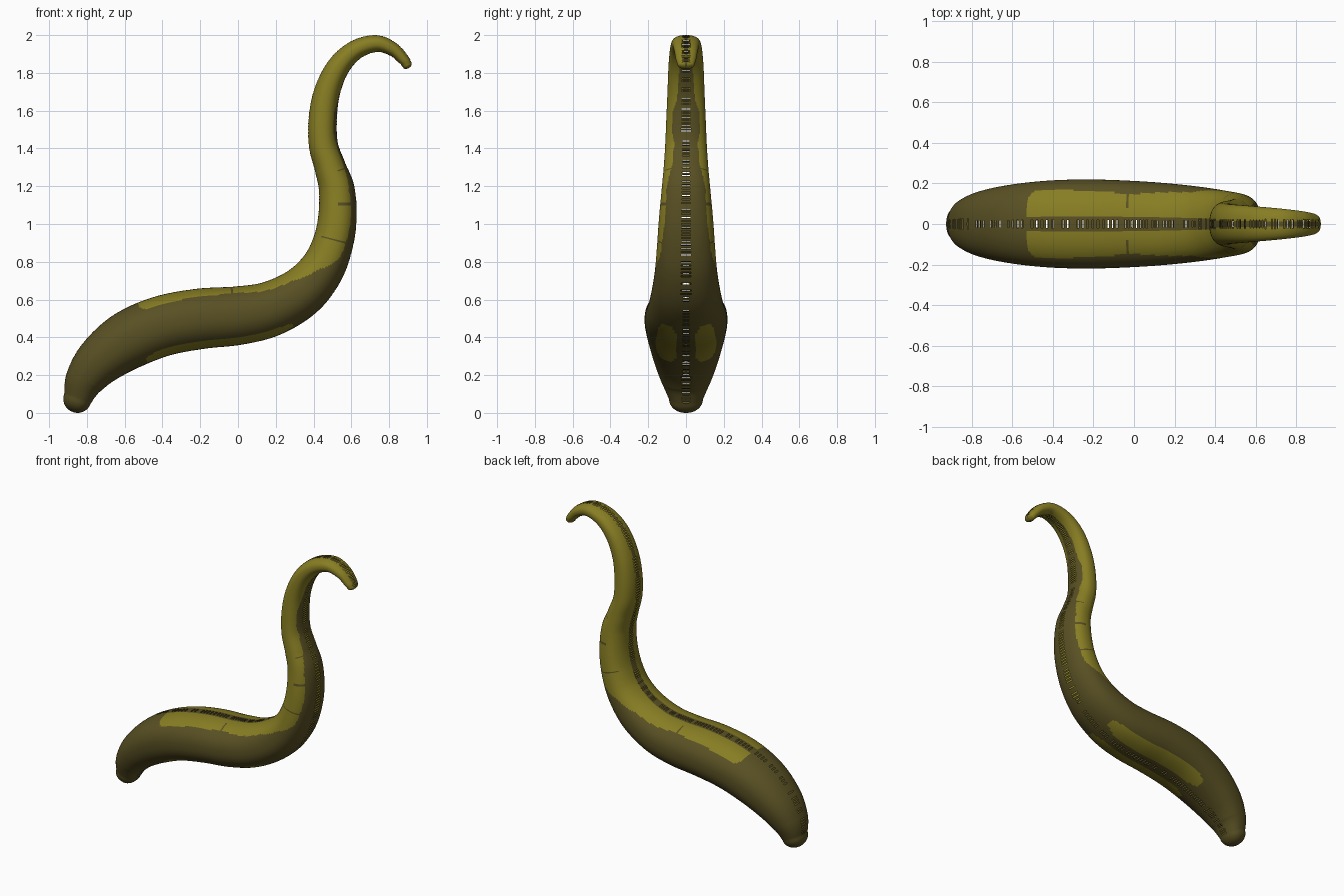
import bpy, bmesh, math, random
from mathutils import Vector

random.seed(4)
cube = bpy.data.objects.get("Cube")
if cube:
    bpy.data.objects.remove(cube, do_unlink=True)


def make_material(name, colour):
    mat = bpy.data.materials.new(name)
    mat.use_nodes = True
    mat.diffuse_color = colour
    mat.node_tree.nodes["Principled BSDF"].inputs["Base Color"].default_value = colour
    return mat


# Stations along the body: x, z, half height in the bend plane, half width
STATIONS = [Vector(s) for s in (
    (-.85, .075, .075, .09), (-.81, .175, .105, .132), (-.725, .28, .132, .168),
    (-.58, .385, .155, .197), (-.4, .46, .16, .215), (-.2, .498, .16, .219),
    (0, .515, .155, .212), (.17, .55, .146, .2), (.33, .635, .134, .182),
    (.44, .755, .119, .164), (.5, .89, .108, .153), (.526, 1.03, .102, .143),
    (.523, 1.18, .095, .129), (.488, 1.3, .083, .118), (.452, 1.42, .077, .11),
    (.449, 1.56, .075, .104), (.472, 1.7, .069, .098), (.53, 1.83, .061, .093),
    (.62, 1.92, .052, .085), (.73, 1.955, .045, .075), (.82, 1.925, .037, .064),
    (.877, 1.87, .03, .053), (.896, 1.842, .026, .044))]
LAST = len(STATIONS) - 1

# Lower limit of the light flank: station, angle from the spine
FLANK = ((3.6, .6), (3.75, .88), (6, .72), (7, .85), (8, 1), (9, 1.5), (9.7, 2.1),
         (11, 2.3), (12, 2.25), (13, 2.55), (14, 2.6), (14.5, 2.4), (15.2, 2.4),
         (15.8, 2.7), (18, 2.85), (LAST, 2.85))

# Thin dark creases: station, first angle, last angle
CREASES = ((5.9, .35, 1), (10.2, .9, 3), (11.5, 1.6, 3), (12.75, 1.9, 3))


def station(u):
    """Smooth interpolation through the stations."""
    i = max(0, min(int(u), LAST - 1))
    t = u - i
    b, c = STATIONS[i], STATIONS[i + 1]
    a = STATIONS[i - 1] if i > 0 else b * 2 - c
    d = STATIONS[i + 2] if i + 2 <= LAST else c * 2 - b
    return (b * 2 + (c - a) * t + (a * 2 - b * 5 + c * 4 - d) * t ** 2
            + (b * 3 - a - c * 3 + d) * t ** 3) / 2


def flank_limit(u):
    for (u0, a0), (u1, a1) in zip(FLANK, FLANK[1:]):
        if u0 <= u <= u1:
            return a0 + (a1 - a0) * (u - u0) / (u1 - u0)
    return 0


def is_light(u, a):
    """Light on the flanks and in a strip on each side of the belly."""
    for crease, first, last in CREASES:
        if abs(u - crease) < .045 and first < a < last:
            return False
    if 3.2 < u < 7.4:
        end = min(u - 3.2, 7.4 - u, .5)
        if abs(a - (math.pi - .5)) < .16 + .3 * end:
            return True
    return .16 < a < flank_limit(u)


def fuller(value):
    """Swell a sine or cosine so the section is slightly squarer than an ellipse."""
    return math.copysign(abs(value) ** .88, value)


SIDES = 96
STEPS = 9
SLIT = .04
bm = bmesh.new()


def add_ring(u, scale=1, push=0):
    """Rounded ring square to the body, optionally pushed along it."""
    x, z, height, width = station(u)
    step = station(min(u + .02, LAST)) - station(max(u - .02, 0))
    tangent = Vector((step[0], 0, step[1])).normalized()
    normal = Vector((-tangent.z, 0, tangent.x))
    side = Vector((0, width * scale, 0))
    centre = Vector((x, 0, z)) + tangent * push
    ring = []
    for k in range(SIDES):
        a = math.tau * k / SIDES
        ring.append(bm.verts.new(centre + normal * (height * scale * fuller(math.cos(a)))
                                 + side * fuller(math.sin(a))))
    return u, ring


# Rounded ends, and the body rings between them in close pairs for the seam slits
DOME = [math.pi / 2 * k / 9 for k in range(1, 9)]
rings = [add_ring(0, math.cos(t), -.075 * math.sin(t)) for t in reversed(DOME)]
for n in range(LAST * STEPS):
    rings.append(add_ring(n / STEPS))
    rings.append(add_ring((n + .5) / STEPS))
    rings.append(add_ring((n + .5) / STEPS + SLIT))
rings.append(add_ring(LAST))
rings += [add_ring(LAST, math.cos(t), .018 * math.sin(t)) for t in DOME]

# Skin, coloured by station and angle, left open at the fine seam slits
for (u0, low), (u1, high) in zip(rings, rings[1:]):
    slit = abs(u1 - u0 - SLIT) < .001
    open_sides = [slit and random.random() < .8 for side in range(2)]
    for k in range(SIDES):
        j = (k + 1) % SIDES
        a = math.tau * (k + .5) / SIDES
        a = min(a, math.tau - a)
        corners = (low[k], low[j], high[j], high[k])
        y = sum(v.co.y for v in corners) / 4
        if open_sides[a > math.pi / 2] and abs(y) < .022:
            continue
        face = bm.faces.new(corners)
        face.material_index = int(is_light((u0 + u1) / 2, a))
bm.faces.new(rings[0][1])
tip = bm.faces.new(list(reversed(rings[-1][1])))
tip.material_index = 1
bmesh.ops.recalc_face_normals(bm, faces=bm.faces[:])

mesh = bpy.data.meshes.new("tentacle")
bm.to_mesh(mesh)
bm.free()
mesh.materials.append(make_material("dark olive brown", (.1, .08, .017, 1)))
mesh.materials.append(make_material("olive yellow", (.245, .207, .017, 1)))
tentacle = bpy.data.objects.new("tentacle", mesh)
bpy.context.collection.objects.link(tentacle)
bpy.context.view_layer.objects.active = tentacle
tentacle.select_set(True)
bpy.ops.object.shade_smooth_by_angle(angle=math.radians(50))
